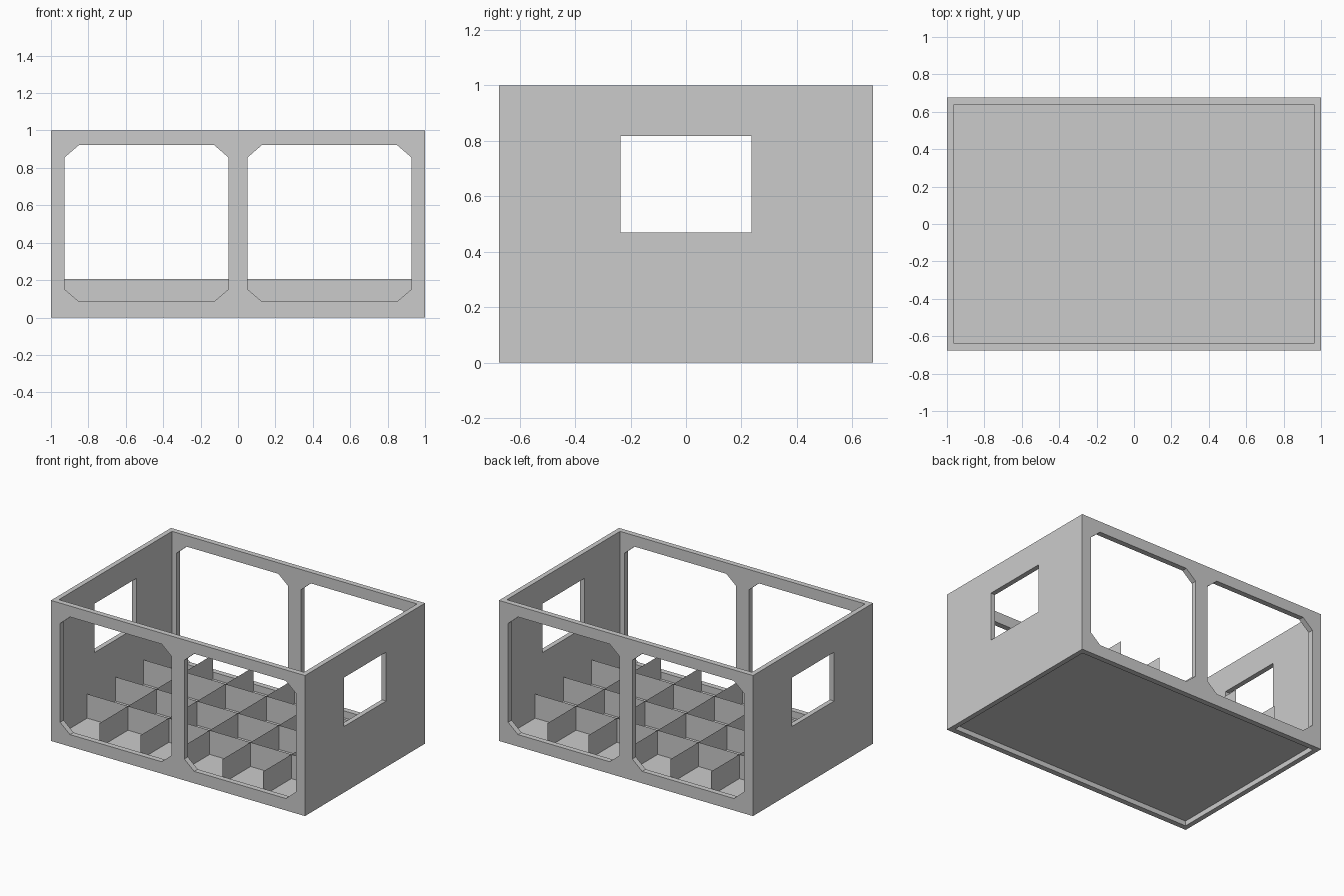
import bpy, bmesh

if "Cube" in bpy.data.objects:
    bpy.data.objects.remove(bpy.data.objects["Cube"])

W, D, H = 1.0, 0.675, 1.0        # half width, half depth, height
IW, ID = 0.965, 0.636            # inner half width, half depth
FLOOR_Z, GRID_Z = 0.035, 0.207


def make_object(name, bm):
    bmesh.ops.recalc_face_normals(bm, faces=bm.faces)
    mesh = bpy.data.meshes.new(name)
    bm.to_mesh(mesh)
    bm.free()
    obj = bpy.data.objects.new(name, mesh)
    bpy.context.collection.objects.link(obj)
    return obj


def prism(name, points, direction):
    """Extrude a closed 3D outline along a direction."""
    bm = bmesh.new()
    face = bm.faces.new([bm.verts.new(p) for p in points])
    ext = bmesh.ops.extrude_face_region(bm, geom=[face])
    verts = [v for v in ext["geom"] if isinstance(v, bmesh.types.BMVert)]
    bmesh.ops.translate(bm, verts=verts, vec=direction)
    bm.normal_update()
    return make_object(name, bm)


def sheets(name, quads):
    bm = bmesh.new()
    for quad in quads:
        bm.faces.new([bm.verts.new(p) for p in quad])
    return make_object(name, bm)


def rect(hx, hy, z):
    return [(-hx, -hy, z), (hx, -hy, z), (hx, hy, z), (-hx, hy, z)]


def cut(target, cutter):
    cutter.hide_render = True
    mod = target.modifiers.new("cut", 'BOOLEAN')
    mod.operation, mod.solver, mod.object = 'DIFFERENCE', 'EXACT', cutter
    bpy.context.view_layer.objects.active = target
    bpy.ops.object.modifier_apply(modifier=mod.name)
    bpy.data.objects.remove(cutter)


# Open-ended rectangular wall shell
walls = prism("crate_walls", rect(W, D, 0), (0, 0, H))
cut(walls, prism("hollow_cutter", rect(IW, ID, -0.1), (0, 0, H + 0.2)))

# Two chamfered openings through front and back
cx, cz = 0.078, 0.067
x0, x1, z0, z1 = 0.05, 0.928, 0.085, 0.922
profile = [(x0 + cx, z0), (x1 - cx, z0), (x1, z0 + cz), (x1, z1 - cz),
           (x1 - cx, z1), (x0 + cx, z1), (x0, z1 - cz), (x0, z0 + cz)]
for s in (-1, 1):
    cut(walls, prism("opening_cutter", [(s * x, -1, z) for x, z in profile], (0, 2, 0)))

# Rectangular hand holes through both ends
hole = [(-1.2, y, z) for y, z in ((-0.237, 0.47), (0.237, 0.47), (0.237, 0.818), (-0.237, 0.818))]
cut(walls, prism("hand_hole_cutter", hole, (2.4, 0, 0)))

# Floor panel
sheets("floor_panel", [rect(IW, ID, FLOOR_Z)])

# Thin divider sheets: 6 x 4 compartments
cross = [2 * IW * i / 6 - IW for i in range(1, 6)]
along = [2 * ID * i / 4 - ID for i in range(1, 4)]
sheets("cross_dividers", [[(x, -ID, FLOOR_Z), (x, ID, FLOOR_Z), (x, ID, GRID_Z), (x, -ID, GRID_Z)]
                          for x in cross])
sheets("long_dividers", [[(-IW, y, FLOOR_Z), (IW, y, FLOOR_Z), (IW, y, GRID_Z), (-IW, y, GRID_Z)]
                         for y in along])
